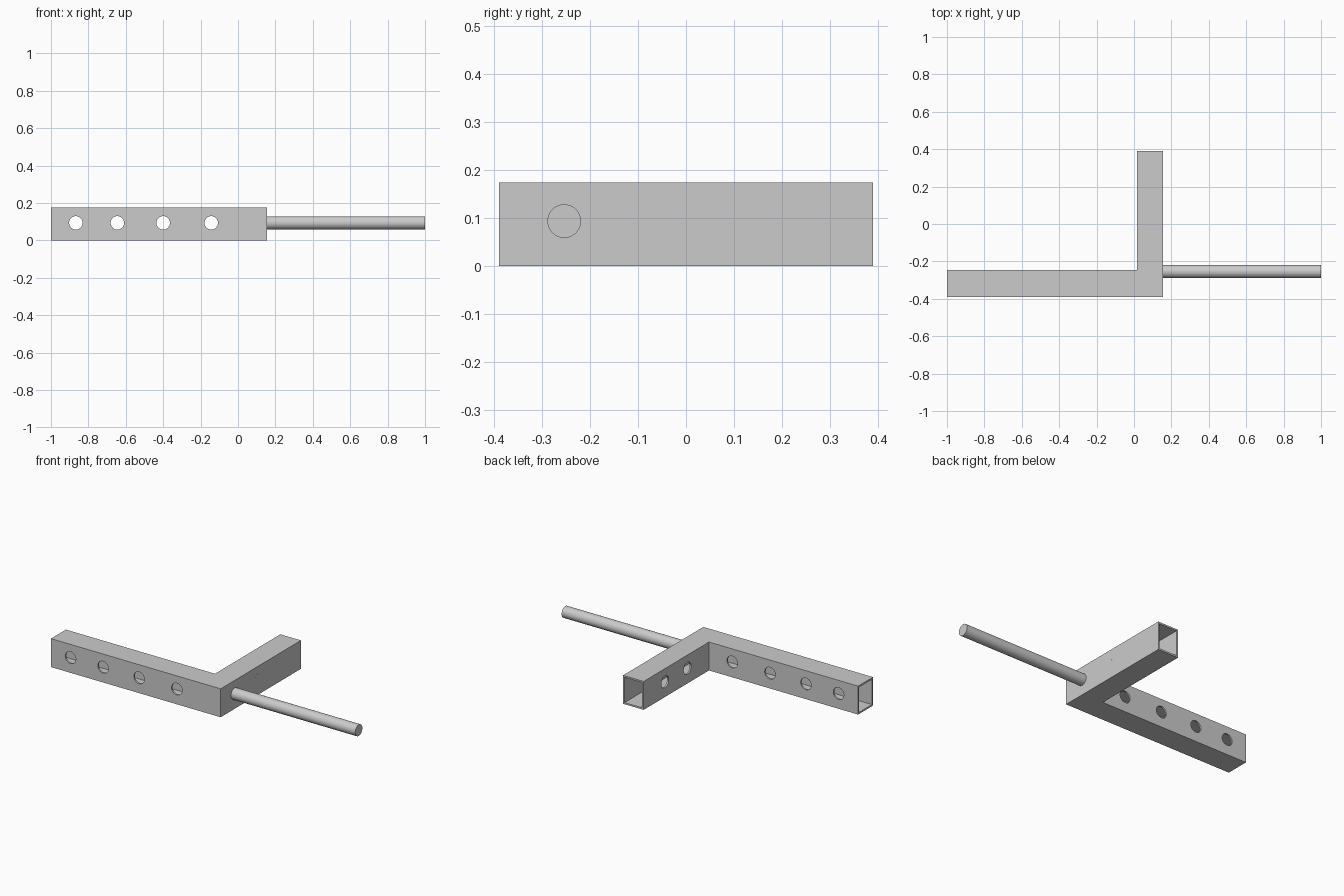
import bpy, bmesh
from mathutils import Vector

if "Cube" in bpy.data.objects:
    bpy.data.objects.remove(bpy.data.objects["Cube"])

HEIGHT, WALL, ROD_Z = 0.175, 0.01, 0.094
RIGHT, FRONT = 0.155, -0.39        # outer planes of the two legs


def l_prism(name, x0, y1, inset, z0, z1):
    """L-shaped prism; inset shrinks it away from the side walls."""
    i = inset
    pts = [(x0, FRONT + i), (RIGHT - i, FRONT + i), (RIGHT - i, y1),
           (0.015 + i, y1), (0.015 + i, -0.245 - i), (x0, -0.245 - i)]
    bm = bmesh.new()
    face = bm.faces.new([bm.verts.new((x, y, z0)) for x, y in pts])
    ext = bmesh.ops.extrude_face_region(bm, geom=[face])
    verts = [v for v in ext["geom"] if isinstance(v, bmesh.types.BMVert)]
    bmesh.ops.translate(bm, verts=verts, vec=(0, 0, z1 - z0))
    bmesh.ops.recalc_face_normals(bm, faces=bm.faces)
    mesh = bpy.data.meshes.new(name)
    bm.to_mesh(mesh)
    bm.free()
    obj = bpy.data.objects.new(name, mesh)
    bpy.context.collection.objects.link(obj)
    return obj


def cylinder(name, start, end, radius):
    """Round bar between two points."""
    a, b = Vector(start), Vector(end)
    bpy.ops.mesh.primitive_cylinder_add(
        vertices=48, radius=radius, depth=(b - a).length, location=(a + b) / 2,
        rotation=(b - a).to_track_quat('Z', 'Y').to_euler())
    obj = bpy.context.object
    obj.name = name
    return obj


def cut(target, cutter):
    mod = target.modifiers.new("cut", 'BOOLEAN')
    mod.operation, mod.solver, mod.object = 'DIFFERENCE', 'EXACT', cutter
    bpy.context.view_layer.objects.active = target
    bpy.ops.object.modifier_apply(modifier=mod.name)
    bpy.data.objects.remove(cutter)


# Hollow L-shaped square tube, open at both ends
tube = l_prism("corner_tube", -1.0, 0.39, 0, 0, HEIGHT)
cut(tube, l_prism("hollow", -1.1, 0.5, WALL, WALL, HEIGHT - WALL))

# Holes straight through the long leg
for x in (-0.867, -0.645, -0.4, -0.143):
    cut(tube, cylinder("hole", (x, -0.5, ROD_Z), (x, -0.15, ROD_Z), 0.036))

# Short leg: holes in the inner wall, with slightly tilted discs set in the outer wall
tilt = 0.01
for y, ny, nz, dist in ((-0.035, -0.371, 0.928, 0.013), (0.183, -0.233, 0.972, -0.0325)):
    cut(tube, cylinder("hole", (-0.05, y, ROD_Z), (0.08, y, ROD_Z), 0.036))
    axis = Vector((1, -tilt * ny, -tilt * nz)).normalized()
    tip = Vector((RIGHT + tilt * dist, y, ROD_Z))
    cylinder("set_disc", tip - axis * 0.008, tip, 0.035)

# Long rod standing out of the outer wall
rod = cylinder("rod", (RIGHT - 0.008, -0.254, ROD_Z), (1.0, -0.254, ROD_Z), 0.035)

for obj in bpy.data.objects:
    bpy.ops.object.select_all(action='DESELECT')
    obj.select_set(True)
    bpy.context.view_layer.objects.active = obj
    bpy.ops.object.shade_smooth_by_angle()
